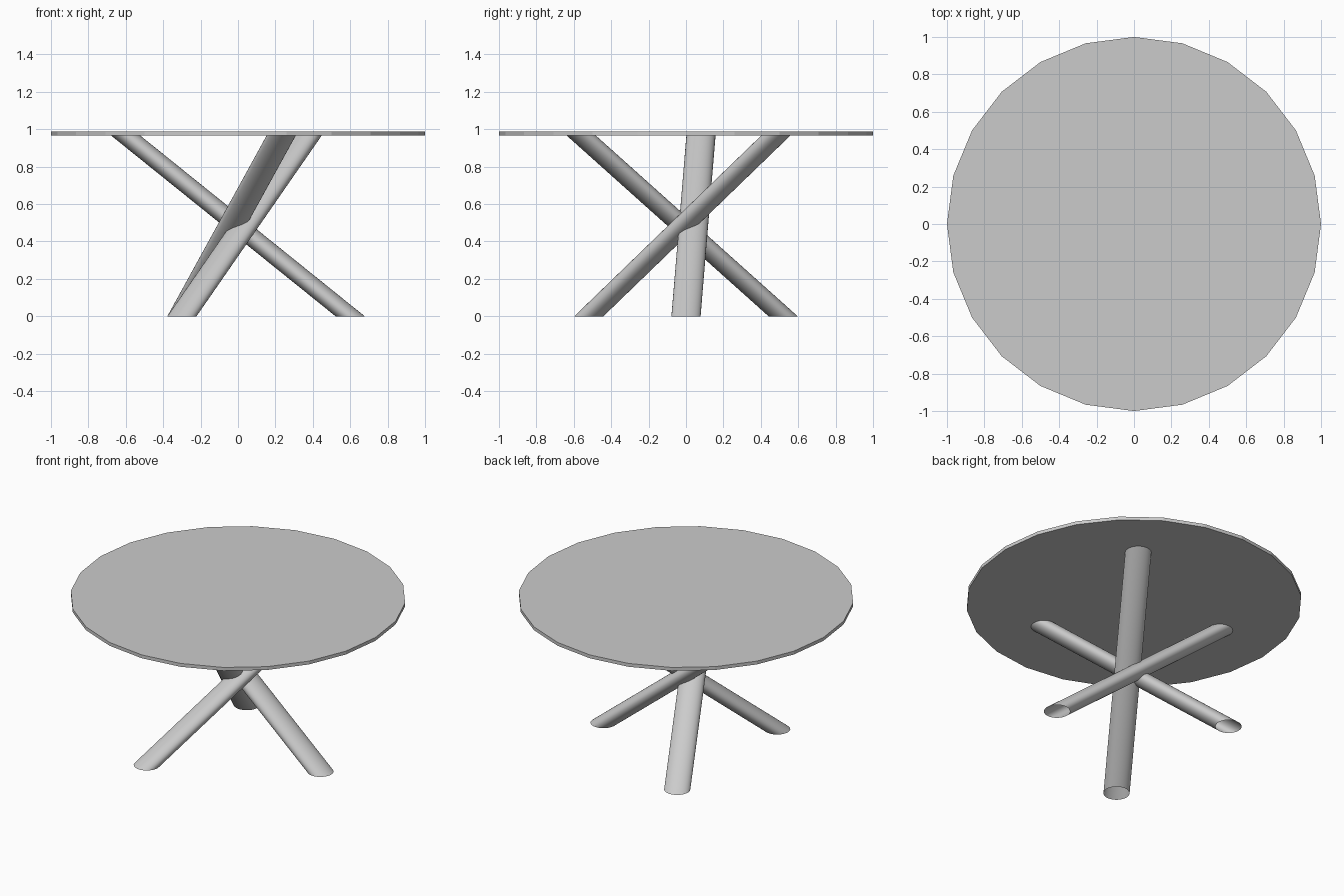
import bpy
import bmesh
import math
from mathutils import Matrix, Vector

cube = bpy.data.objects.get("Cube")
if cube:
    bpy.data.objects.remove(cube, do_unlink=True)

TOP, UNDERSIDE = 0.988, 0.966
LEG_RADIUS = 0.078

grey = bpy.data.materials.new("plain grey")
grey.use_nodes = True
colour = (0.6, 0.6, 0.6, 1)
grey.diffuse_color = colour
grey.node_tree.nodes["Principled BSDF"].inputs["Base Color"].default_value = colour


def add_cylinder(name, sides, radius, bottom, top, capped, smooth):
    """Upright or sheared cylinder whose ends stay level at bottom and top."""
    bm = bmesh.new()
    bmesh.ops.create_cone(bm, cap_ends=capped, segments=sides,
                          radius1=radius, radius2=radius, depth=1)
    for v in bm.verts:
        centre = bottom.lerp(top, v.co.z + 0.5)
        v.co = centre + Vector((v.co.x, v.co.y, 0))
    for f in bm.faces:
        f.smooth = smooth
    mesh = bpy.data.meshes.new(name)
    bm.to_mesh(mesh)
    bm.free()
    mesh.materials.append(grey)
    obj = bpy.data.objects.new(name, mesh)
    bpy.context.collection.objects.link(obj)
    return obj


# Thin round tabletop with a faceted rim
add_cylinder("tabletop", 24, 1, Vector((0, 0, UNDERSIDE)), Vector((0, 0, TOP)), True, False)

# Three crossing open tube legs, each a third of a turn apart
foot = Vector((0.6, 0, 0))
head = Vector((-0.6, 0.08, UNDERSIDE))
for i, side in enumerate(("left", "back_right", "front_right")):
    turn = Matrix.Rotation(math.tau * i / 3, 3, "Z")
    add_cylinder(side + "_leg", 32, LEG_RADIUS, turn @ foot, turn @ head, False, True)
